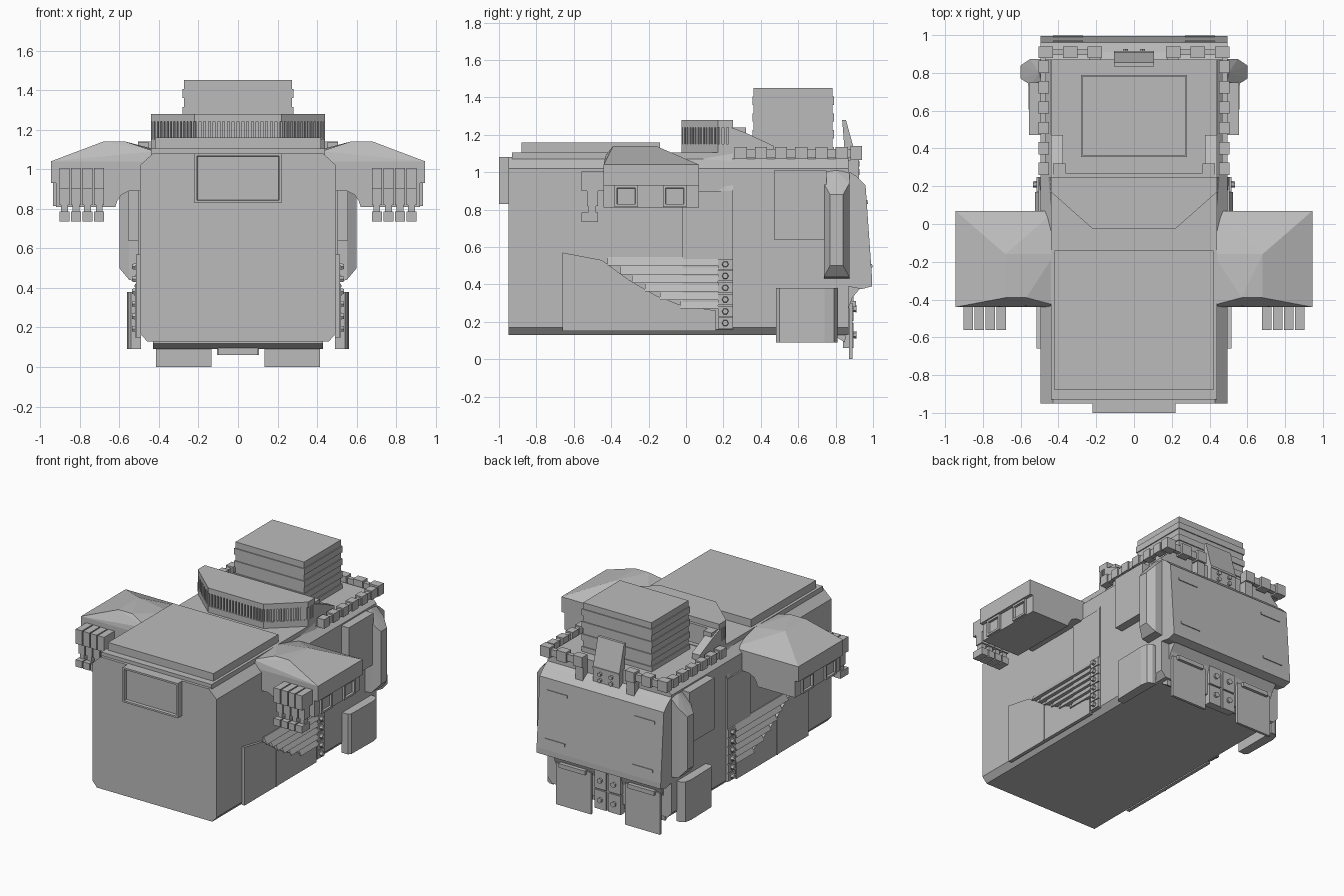
import bpy, bmesh, math
from mathutils import Matrix, Vector

cube = bpy.data.objects.get("Cube")
if cube:
    bpy.data.objects.remove(cube, do_unlink=True)

GREY = (0.5, 0.5, 0.5, 1)
grey = bpy.data.materials.new("plain grey")
grey.use_nodes = True
grey.diffuse_color = GREY
grey.node_tree.nodes["Principled BSDF"].inputs["Base Color"].default_value = GREY


def finish(name, bm, mirror=False):
    bmesh.ops.recalc_face_normals(bm, faces=bm.faces[:])
    mesh = bpy.data.meshes.new(name)
    bm.to_mesh(mesh)
    bm.free()
    mesh.materials.append(grey)
    ob = bpy.data.objects.new(name, mesh)
    bpy.context.collection.objects.link(ob)
    if mirror:
        ob.modifiers.new("Mirror", "MIRROR")
    return ob


def add_box(bm, x, y, z, rot=None):
    """Box from three (min, max) ranges."""
    mid = Vector([(a + b) / 2 for a, b in (x, y, z)])
    size = [b - a for a, b in (x, y, z)]
    m = Matrix.Translation(mid) @ (rot or Matrix()) @ Matrix.Diagonal((*size, 1))
    return bmesh.ops.create_cube(bm, size=1, matrix=m)["verts"]


def box(name, x, y, z, mirror=False):
    bm = bmesh.new()
    add_box(bm, x, y, z)
    return finish(name, bm, mirror)


def framed_box(name, x, y, z, normal, border, depth, mirror=False):
    """Box whose face along normal has a sunken panel."""
    bm = bmesh.new()
    add_box(bm, x, y, z)
    bm.normal_update()
    faces = [f for f in bm.faces if f.normal.dot(Vector(normal)) > 0.9]
    bmesh.ops.inset_individual(bm, faces=faces, thickness=border)
    bmesh.ops.inset_individual(bm, faces=faces, thickness=border * 0.2, depth=-depth)
    return finish(name, bm, mirror)


def prism(name, pts, axis, lo, hi, mirror=False):
    """Extrude a 2D profile along an axis; the points use the other two axes in order."""
    bm = bmesh.new()

    def place(p, d):
        return {"x": (d, *p), "y": (p[0], d, p[1]), "z": (*p, d)}[axis]
    face = bm.faces.new([bm.verts.new(place(p, lo)) for p in pts])
    out = bmesh.ops.extrude_face_region(bm, geom=[face])["geom"]
    step = Vector(place((0, 0), hi - lo))
    bmesh.ops.translate(bm, vec=step, verts=[v for v in out if isinstance(v, bmesh.types.BMVert)])
    return finish(name, bm, mirror)


def hull(name, pts, mirror=False):
    bm = bmesh.new()
    for p in pts:
        bm.verts.new(p)
    bmesh.ops.convex_hull(bm, input=bm.verts[:])
    bmesh.ops.dissolve_limit(bm, angle_limit=0.02, verts=bm.verts[:], edges=bm.edges[:])
    return finish(name, bm, mirror)


def both(half):
    """Complete a half outline with its reflection."""
    return half + [(-a, b) for a, b in reversed(half)]


def bolts(name, centres, axis, r, length, mirror=False):
    bm = bmesh.new()
    rot = Matrix.Rotation(math.pi / 2, 4, "Y" if axis == "x" else "X")
    for c in centres:
        bmesh.ops.create_cone(bm, cap_ends=True, segments=6, radius1=r, radius2=r * 0.8,
                              depth=length, matrix=Matrix.Translation(c) @ rot)
    return finish(name, bm, mirror)


# Hull and roof
prism("main_hull", both([(.46, .13), (.495, .17), (.495, 1.02), (.43, 1.08)]), "y", -.95, .87)
box("roof_step", (-.44, .44), (-.93, .3), (1.07, 1.105))
box("roof_lid", (-.42, .42), (-.88, -.14), (1.1, 1.16))
framed_box("front_window", (-.22, .22), (-1, -.94), (.83, 1.08), (0, -1, 0), .018, .02)
box("rear_deck", (-.44, .44), (.2, .87), (1.07, 1.1))
hull("shoulder", [(x, y, z) for x, y, z in [
    (.42, -.15, 1.09), (.42, .25, 1.1), (.44, .25, 1.1), (.495, .17, .9),
    (.505, .25, .9), (.43, -.12, .9), (.42, .25, .9)]], True)

# Side armour
prism("side_fender", [(-.66, .15), (-.66, .57), (-.45, .53), (-.3, .42), (-.16, .34),
                      (-.03, .29), (.16, .26), (.16, .15)], "x", .49, .515, True)
box("fender_seam", (.49, .52), (-.305, -.295), (.15, .42), True)
box("side_plate", (.49, .505), (-.02, .25), (.16, .9), True)
starts = [-.03, -.14, -.22, -.29, -.35, -.42]
for i, start in enumerate(starts):
    z = .27 + i * .046
    prism(f"side_slat_{i + 1}", [(.49, z), (.525, z), (.5, z + .046), (.49, z + .046)],
          "y", start, .17, True)
bm = bmesh.new()
for i in range(6):
    add_box(bm, (.49, .515), (.17, .25), (.165 + i * .063, .222 + i * .063))
finish("bolt_strip", bm, True)
bolts("side_bolts", [(.523, .21, .193 + i * .063) for i in range(6)], "x", .019, .026, True)
box("side_locker", (.49, .555), (.47, .75), (.64, 1.01), True)
prism("rear_skirt", [(.49, .48), (.54, .48), (.555, .5), (.56, .74), (.55, .79), (.52, .81),
                     (.49, .81)], "z", .09, .38, True)
hull("rear_side_pod", [(x, y, z) for x, w, lo, hi in
                       ((.49, .068, .43, 1.0), (.55, .068, .44, .94), (.6, .035, .5, .88))
                       for y in (.805 - w, .805 + w) for z in (lo, hi)]
     + [(.5, .8, 1.01)], True)

# Side gun housings with hipped roofs
prism("gun_housing", [(.42, .89), (.55, .89), (.59, .87), (.61, .84), (.62, .81), (.92, .81),
                      (.92, .93), (.945, .93), (.945, 1.04), (.42, 1.04)], "y", -.44, .07, True)
hull("housing_roof", [(.945, .07, 1.04), (.945, -.44, 1.04), (.42, .07, 1.04), (.42, -.44, 1.04),
                      (.68, -.16, 1.14), (.68, -.39, 1.14), (.57, -.39, 1.14),
                      (.42, -.16, 1.1), (.42, -.43, 1.09)], True)
for i, y in enumerate((-.32, -.06)):
    framed_box(f"housing_window_{i + 1}", (.91, .935), (y - .063, y + .063), (.815, .93),
               (1, 0, 0), .02, .02, True)
bm = bmesh.new()
for i in range(4):
    x = .702 + i * .0585
    add_box(bm, (x - .025, x + .025), (-.56, -.43), (.9, 1.005))
    add_box(bm, (x - .025, x + .025), (-.53, -.47), (.82, .9))
    add_box(bm, (x - .017, x + .017), (-.525, -.48), (.78, .82))
    add_box(bm, (x - .025, x + .025), (-.56, -.47), (.735, .785))
finish("gun_fingers", bm, True)

# Ribbed bridge
outline = [(.375, .27), (.375, .32), (.44, .32), (.44, .17), (.22, -.025)]
prism("bridge_base", both(outline), "z", 1.09, 1.15)
prism("bridge_band", both([(x - .012, max(y, -.01)) for x, y in outline]), "z", 1.15, 1.24)
prism("bridge_roof", both([(.375, .25), (.44, .25), (.44, .17), (.22, -.025)]), "z", 1.24, 1.28)
prism("bridge_tail", [(.24, 1.09), (.24, 1.24), (.32, 1.21), (.47, 1.14), (.47, 1.09)],
      "x", .375, .44, True)
bm = bmesh.new()
path = [Vector(p) for p in [(.433, .245), (.433, .175), (.217, -.015), (0, -.015)]]
for a, b in zip(path, path[1:]):
    n = int((b - a).length / .022)
    rot = Matrix.Rotation(math.atan2(b.y - a.y, b.x - a.x), 4, "Z")
    for i in range(n):
        c = a.lerp(b, (i + .5) / n)
        add_box(bm, (c.x - .007, c.x + .007), (c.y - .008, c.y + .008), (1.15, 1.24), rot)
finish("bridge_ribs", bm, True)

# Layered rear tower
for i in range(8):
    g = .007 if i % 2 else 0
    z = 1.09 + i * .045
    box(f"tower_layer_{i + 1}", (-.28 + g, .28 - g), (.355 + g, .79 - g), (z, z + .045))

# Block parapet around the rear deck
bm = bmesh.new()
add_box(bm, (.465, .495), (.27, .91), (1.075, 1.125))
add_box(bm, (.18, .48), (.895, .925), (1.075, 1.125))
for i in range(6):
    y = .26 + i * .108
    add_box(bm, (.45, .505), (y, y + .065), (1.07, 1.135))
for x in (.17, .3, .43):
    add_box(bm, (x, x + .075), (.88, .94), (1.065, 1.14))
add_box(bm, (.175, .235), (.87, .925), (.96, 1.065))
finish("parapet_blocks", bm, True)

# Rear armour
prism("rear_armour", [(.86, .39), (.94, .375), (.995, .39), (.995, .43), (.96, .93),
                      (.91, .98), (.86, 1.01)], "x", -.495, .495)
bm = bmesh.new()
tilt = Matrix.Rotation(.07, 4, "X")
for z, y in ((.84, .966), (.5, .99)):
    add_box(bm, (.27, .43), (y - .006, y + .006), (z - .01, z + .01), tilt)
finish("rear_slits", bm, True)
prism("rear_underside", [(.8, .4), (.94, .39), (.89, .33), (.865, .26), (.85, .09), (.8, .12)],
      "x", -.43, .43)
box("rear_flap", (.135, .415), (.872, .89), (0, .3), True)
box("flap_hinge", (.17, .38), (.865, .91), (.28, .31), True)

# Bolted rear plates
hull("upper_bolt_plate", [(x, y, z) for x in (-.105, .105) for y, z in
     ((.835, 1.28), (.855, 1.28), (.86, .96), (.91, .96), (.91, 1.08))])
box("upper_plate_seam", (-.105, .105), (.9, .915), (1.07, 1.085))
bolts("upper_plate_bolts", [(x, .915, z) for x in (-.045, .045) for z in (1.0, 1.045)],
      "y", .016, .025)
bm = bmesh.new()
for x in (-.105, .01):
    for z in (.06, .205):
        add_box(bm, (x, x + .095), (.85, .895), (z, z + .135))
add_box(bm, (-.1, .1), (.84, .885), (.06, .36))
finish("lower_bolt_plate", bm)
bolts("lower_plate_bolts", [(x, .9, z) for x in (-.055, .055) for z in (.13, .27)],
      "y", .02, .025)
